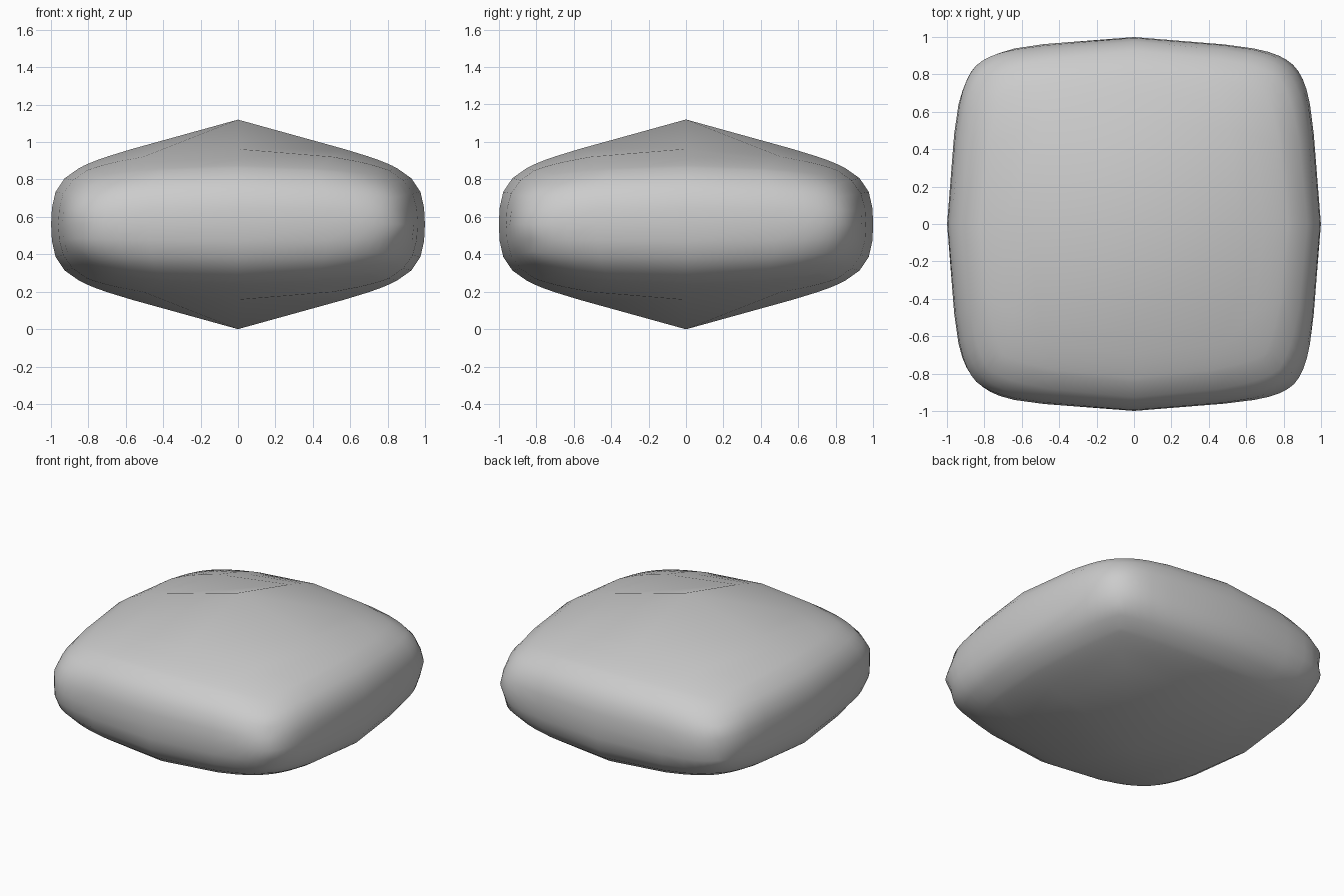
import bpy, bmesh, math
from mathutils import Vector

if "Cube" in bpy.data.objects:
    bpy.data.objects.remove(bpy.data.objects["Cube"])

HALF_H = 0.56   # half of the cushion's thickness at its centre
POWER = 7.5     # how tight the rounded edges are


def inside(p):
    """Below 1 inside the cushion: flat sides that bulge, top and bottom that taper from a peak."""
    x, y, z = abs(p.x), abs(p.y), abs(p.z)
    r = math.hypot(x, y)
    sx = x + 0.075 * y
    sy = y + 0.075 * x
    sz = (z + 0.275 * r) / HALF_H
    return (sx ** POWER + sy ** POWER + sz ** POWER) ** (1 / POWER)


def on_surface(d):
    """The taper is linear, so scaling the direction lands exactly on the surface."""
    p = d / inside(d)
    # small gathered wrinkles on the sides, strongest at the corners
    corner = min(abs(p.x), abs(p.y)) / 0.85
    amount = 0.012 * corner ** 4 * max(0, 1 - abs(p.z) / 0.35)
    k = 1 + amount * math.sin(p.z * 38 + 5 * p.x + 3 * p.y)
    return Vector((p.x * k, p.y * k, p.z + HALF_H))


def both_ways(steps):
    return [-s for s in reversed(steps) if s] + steps


wide = both_ways([0, 0.5, 0.68, 0.78, 0.86, 0.93, 1])
tall = both_ways([0, 0.25, 0.5, 0.75, 1])
box = (0.9, 0.9, 0.32)
steps = (wide, wide, tall)

# cushion: a box grid pushed out to the pillow shape
bm = bmesh.new()
for axis in range(3):
    a, b = (axis + 1) % 3, (axis + 2) % 3
    for side in (-1, 1):
        rows = []
        for u in steps[a]:
            row = []
            for v in steps[b]:
                d = Vector((0, 0, 0))
                d[axis], d[a], d[b] = side * box[axis], u * box[a], v * box[b]
                row.append(bm.verts.new(on_surface(d)))
            rows.append(row)
        for r0, r1 in zip(rows, rows[1:]):
            for i in range(len(r0) - 1):
                bm.faces.new((r0[i], r1[i], r1[i + 1], r0[i + 1]))
bmesh.ops.remove_doubles(bm, verts=bm.verts, dist=0.0005)
bmesh.ops.recalc_face_normals(bm, faces=bm.faces)
for f in bm.faces:
    f.smooth = True

mesh = bpy.data.meshes.new("cushion")
bm.to_mesh(mesh)
bm.free()
cushion = bpy.data.objects.new("cushion", mesh)
bpy.context.collection.objects.link(cushion)

fabric = bpy.data.materials.new("light grey fabric")
fabric.diffuse_color = (0.6, 0.6, 0.6, 1)
fabric.use_nodes = True
fabric.node_tree.nodes["Principled BSDF"].inputs["Base Color"].default_value = fabric.diffuse_color
mesh.materials.append(fabric)
